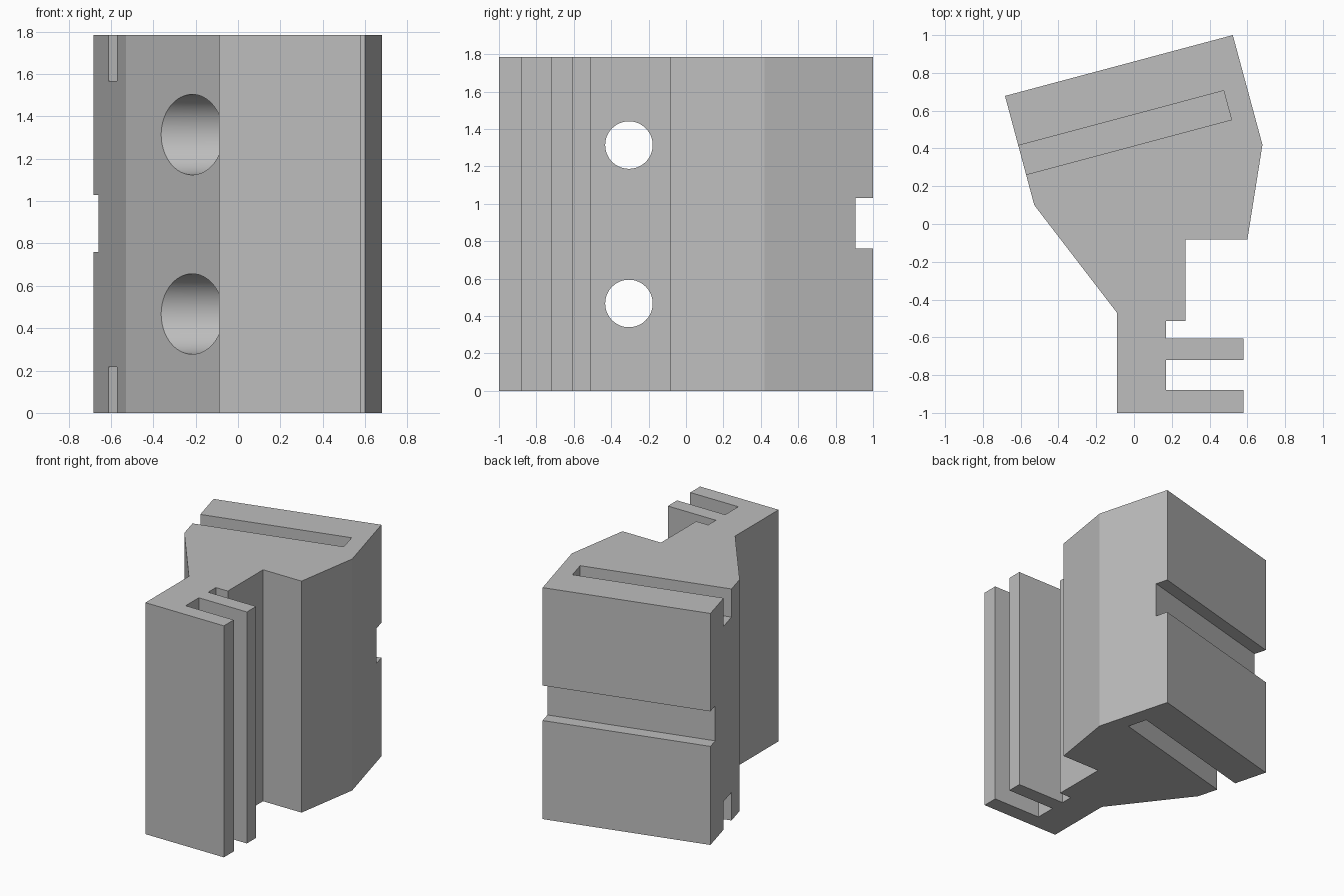
import bpy, bmesh
from mathutils import Vector, Matrix

default = bpy.data.objects.get("Cube")
if default:
    bpy.data.objects.remove(default, do_unlink=True)

HEIGHT = 1.785

grey = bpy.data.materials.new("plain grey")
grey.use_nodes = True
colour = (0.51, 0.51, 0.51, 1)
grey.diffuse_color = colour
grey.node_tree.nodes["Principled BSDF"].inputs["Base Color"].default_value = colour


def finish(name, bm):
    bmesh.ops.recalc_face_normals(bm, faces=bm.faces)
    mesh = bpy.data.meshes.new(name)
    bm.to_mesh(mesh)
    bm.free()
    mesh.materials.append(grey)
    obj = bpy.data.objects.new(name, mesh)
    bpy.context.collection.objects.link(obj)
    return obj


def prism(name, outline, z0, z1):
    bm = bmesh.new()
    base = bm.faces.new([bm.verts.new((x, y, z0)) for x, y in outline])
    top = bmesh.ops.extrude_face_region(bm, geom=[base])["geom"]
    bmesh.ops.translate(bm, vec=(0, 0, z1 - z0),
                        verts=[v for v in top if isinstance(v, bmesh.types.BMVert)])
    return finish(name, bm)


def bore(name, radius, x0, x1, y, z):
    bm = bmesh.new()
    turn = Matrix.Translation(((x0 + x1) / 2, y, z)) @ Matrix.Rotation(1.5707963, 4, "Y")
    bmesh.ops.create_cone(bm, cap_ends=True, segments=64, radius1=radius,
                          radius2=radius, depth=x1 - x0, matrix=turn)
    return finish(name, bm)


def cut(target, cutter):
    cutter.hide_render = True
    mod = target.modifiers.new(cutter.name, "BOOLEAN")
    mod.operation = "DIFFERENCE"
    mod.solver = "EXACT"
    mod.object = cutter
    bpy.context.view_layer.objects.active = target
    bpy.ops.object.modifier_apply(modifier=mod.name)
    bpy.data.objects.remove(cutter, do_unlink=True)


# Extruded bracket with a tilted head, a neck and two front fins
back_left, back_right = Vector((-0.683, 0.678)), Vector((0.523, 1.0))
body = prism("bracket_body", [
    back_left, back_right, (0.68, 0.42), (0.6, -0.083),
    (0.272, -0.083), (0.272, -0.513), (0.17, -0.513), (0.17, -0.607),
    (0.58, -0.607), (0.58, -0.72), (0.17, -0.72), (0.17, -0.88),
    (0.58, -0.88), (0.58, -1), (-0.09, -1), (-0.09, -0.47), (-0.528, 0.1)],
    0, HEIGHT)

along = (back_right - back_left).normalized()
inward = Vector((along.y, -along.x))


def tilted_rect(start, end, near, far):
    # Rectangle measured along and inward from the back edge
    return [back_left + along * a + inward * d
            for a, d in ((start, near), (end, near), (end, far), (start, far))]


# Horizontal groove across the back
cut(body, prism("back_groove", tilted_rect(-0.2, 1.5, -0.1, 0.098), 0.76, 1.03))

# Blind slots in the top and bottom, open at one side
slot = tilted_rect(-0.2, 1.126, 0.272, 0.431)
cut(body, prism("top_slot", slot, HEIGHT - 0.217, HEIGHT + 0.1))
cut(body, prism("bottom_slot", slot, -0.1, 0.217))

# Bolt holes with wide seats on the sloped side
for z in (0.467, 1.314):
    cut(body, bore("bolt_hole", 0.127, -1, 1, -0.305, z))
    cut(body, bore("bolt_seat", 0.19, -1, -0.089, -0.305, z))

bpy.ops.object.select_all(action="DESELECT")
body.select_set(True)
bpy.context.view_layer.objects.active = body
bpy.ops.object.shade_smooth_by_angle(angle=0.35)
